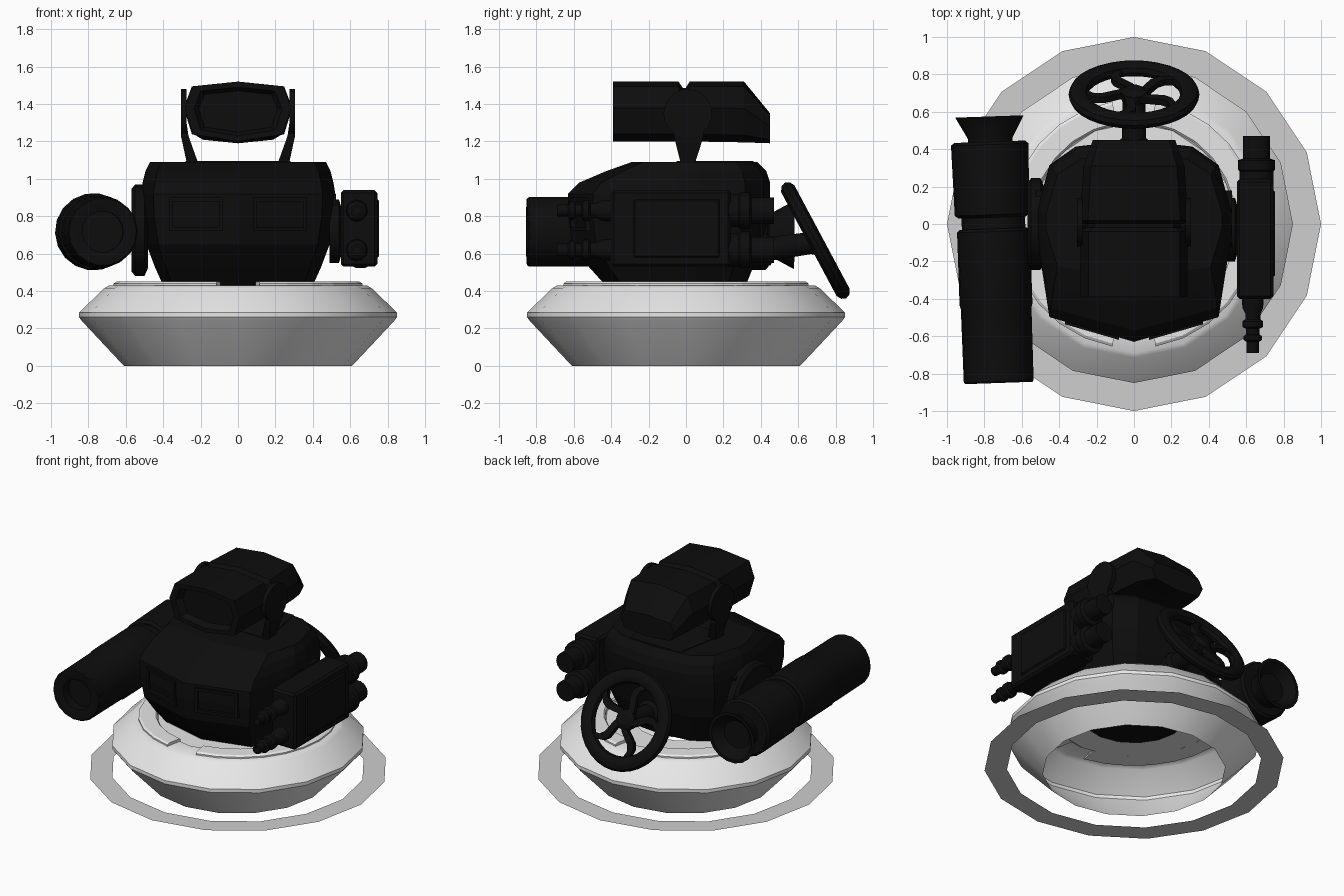
import bpy, bmesh, math
from mathutils import Vector, Matrix

if "Cube" in bpy.data.objects:
    bpy.data.objects.remove(bpy.data.objects["Cube"])


def material(name, v):
    m = bpy.data.materials.new(name)
    m.diffuse_color = (v, v, v, 1)
    m.use_nodes = True
    m.node_tree.nodes["Principled BSDF"].inputs["Base Color"].default_value = m.diffuse_color
    return m


BLACK = material("black", 0.004)
LIGHT = material("light grey", 0.8)
MID = material("mid grey", 0.62)


def finish(name, bm, mat, smooth=True, recalc=True):
    if recalc:
        bmesh.ops.recalc_face_normals(bm, faces=bm.faces)
    me = bpy.data.meshes.new(name)
    bm.to_mesh(me)
    bm.free()
    me.materials.append(mat)
    ob = bpy.data.objects.new(name, me)
    bpy.context.collection.objects.link(ob)
    if smooth:
        bpy.ops.object.select_all(action='DESELECT')
        ob.select_set(True)
        bpy.context.view_layer.objects.active = ob
        bpy.ops.object.shade_smooth_by_angle(angle=math.radians(32))
    return ob


def loft(name, rings, mat=BLACK, caps=True, smooth=False):
    """Skin a list of equal-length point loops."""
    bm = bmesh.new()
    vs = [[bm.verts.new(p) for p in r] for r in rings]
    n = len(rings[0])
    for a, b in zip(vs, vs[1:]):
        for i in range(n):
            j = (i + 1) % n
            bm.faces.new((a[i], a[j], b[j], b[i]))
    if caps:
        bm.faces.new(vs[0])
        bm.faces.new(vs[-1])
    return finish(name, bm, mat, smooth, caps)


def lathe(name, profile, origin=(0, 0, 0), axis=(0, 0, 1), n=16, mat=BLACK, caps=True):
    """Profile of (radius, distance along axis)."""
    rot = Vector((0, 0, 1)).rotation_difference(Vector(axis)).to_matrix()
    o = Vector(origin)
    rings = [[o + rot @ Vector((r * math.cos(t), r * math.sin(t), h))
              for t in (2 * math.pi * i / n for i in range(n))] for r, h in profile]
    return loft(name, rings, mat, caps, True)


def box(name, lo, hi, bevel=0.0, mat=BLACK):
    bm = bmesh.new()
    size = Vector(hi) - Vector(lo)
    mid = (Vector(hi) + Vector(lo)) / 2
    bmesh.ops.create_cube(bm, size=1, matrix=Matrix.Translation(mid) @ Matrix.Diagonal((*size, 1)))
    if bevel:
        bmesh.ops.bevel(bm, geom=bm.edges[:], offset=bevel, segments=1, affect='EDGES')
    return finish(name, bm, mat, False)


# Flat ground ring and hollow dish base, open underneath
lathe("ground_ring", [(1.0, 0.05), (0.85, 0.05)], mat=MID, caps=False)
lathe("base_dish", [(0.61, 0), (0.835, 0.24), (0.85, 0.26), (0.85, 0.285), (0.715, 0.415),
                    (0.69, 0.43), (0.56, 0.43), (0.54, 0.415), (0.35, 0.415)], mat=LIGHT, caps=False)

# Two raised arc panels on the dish, with gaps at front and back
for side, label in ((-1, "left"), (1, "right")):
    rings = []
    for i in range(13):
        t = math.radians(-80 + 160 * i / 12)
        rings.append([(side * r * math.cos(t), r * math.sin(t), z) for r, z in
                      ((0.54, 0.42), (0.54, 0.44), (0.55, 0.45), (0.65, 0.45), (0.665, 0.44), (0.665, 0.42))])
    loft(label + "_arc_panel", rings, LIGHT)

# Body: pointed-front outline lofted upward
half = [(0, -1), (0.87, -0.79), (1, -0.1), (1, 0.15), (0.87, 0.7), (0.6, 0.92), (0, 1)]
outline = half + [(-x, y) for x, y in half[-2:0:-1]]
body = []
for z, w, front, back in ((0.43, 0.40, 0.43, 0.32), (0.53, 0.445, 0.52, 0.36), (0.65, 0.49, 0.61, 0.41),
                          (0.80, 0.515, 0.63, 0.44), (0.92, 0.52, 0.63, 0.45), (0.98, 0.51, 0.57, 0.45),
                          (1.04, 0.495, 0.43, 0.43), (1.09, 0.47, 0.29, 0.38)):
    body.append([(x * w, y * (front if y < 0 else back), z) for x, y in outline])
loft("body", body)
loft("top_hatch", [[(-0.28, -0.05, z), (0.28, -0.05, z), (0.2, 0.36, z), (-0.2, 0.36, z)] for z in (1.08, 1.095)])

# Mirrored body details: front frames and slanted side plates
for s, label in ((-1, "left"), (1, "right")):
    def on_front(x, z, out):
        return (s * x, -0.635 + 0.29 * x - out, z)
    for k, (x0, x1, z0, z1) in enumerate(((0.08, 0.37, 0.72, 0.74), (0.08, 0.37, 0.88, 0.90),
                                         (0.08, 0.10, 0.74, 0.88), (0.35, 0.37, 0.74, 0.88))):
        loft(f"{label}_front_frame_{k}", [[on_front(x0, z0, d), on_front(x1, z0, d),
                                           on_front(x1, z1, d), on_front(x0, z1, d)] for d in (-0.02, 0.008)])
    for k, y in enumerate((-0.08, 0.1)):
        loft(f"{label}_side_plate_{k}", [[(s * x, y - 0.1, 0.7), (s * x, y, 0.7), (s * x, y + 0.08, 0.92),
                                          (s * x, y - 0.02, 0.92)] for x in (0.49, 0.525)])

# Head: six-sided visor housing in front, sloped housing behind
def head_ring(y, w, lo, hi):
    h = hi - lo
    return [(0, y, hi), (w * 0.85, y, hi - 0.08 * h), (w, y, lo + 0.56 * h), (w * 0.85, y, lo + 0.12 * h),
            (0, y, lo), (-w * 0.85, y, lo + 0.12 * h), (-w, y, lo + 0.56 * h), (-w * 0.85, y, hi - 0.08 * h)]


loft("visor", [head_ring(-0.34, 0.21, 1.25, 1.47), head_ring(-0.39, 0.235, 1.23, 1.49),
               head_ring(-0.39, 0.285, 1.2, 1.52), head_ring(-0.04, 0.285, 1.2, 1.52),
               head_ring(-0.02, 0.26, 1.22, 1.49)])
loft("head_core", [head_ring(-0.05, 0.25, 1.23, 1.485), head_ring(0.05, 0.25, 1.23, 1.485)])
loft("head_back", [head_ring(0.0, 0.26, 1.22, 1.49), head_ring(0.02, 0.29, 1.2, 1.52),
                   head_ring(0.31, 0.27, 1.195, 1.52), head_ring(0.45, 0.22, 1.19, 1.35)])
for s, label in ((-1, "left"), (1, "right")):
    lathe(label + "_head_pivot", [(0.13, 0), (0.13, 0.03)], (s * 0.275, 0.01, 1.35), (s, 0, 0), 20)
    loft(label + "_head_bracket", [[(s * (x0 + d), y0, z) for d, y0 in
                                    ((0, cy - w), (0.03 + t, cy - w), (0.03 + t, cy + w), (0, cy + w))]
                                   for x0, cy, w, z, t in ((0.21, 0.01, 0.04, 1.06, 0.035),
                                                           (0.215, 0.01, 0.04, 1.09, 0.03),
                                                           (0.265, 0.015, 0.08, 1.23, 0.01),
                                                           (0.275, 0.01, 0.07, 1.30, 0.0))])

# Left tube arm: joint disc, long front tube, rear tube, flared nozzle
lathe("tube_joint", [(0.20, 0), (0.245, 0.02), (0.245, 0.07), (0.22, 0.09)], (-0.48, 0, 0.725), (-1, 0, 0), 20)
tilt = Vector((-0.035, 1, 0)).normalized()
lathe("front_tube", [(0.11, 0.08), (0.11, 0.01), (0.14, 0), (0.18, 0), (0.187, 0.01), (0.189, 0.40),
                     (0.195, 0.42), (0.195, 0.81), (0.18, 0.825)], (-0.723, -0.85, 0.717), tilt, 18)
lathe("tube_collar", [(0.17, 0), (0.17, 0.09)], (-0.75, -0.04, 0.717), tilt, 18)
lathe("rear_tube", [(0.18, 0), (0.2, 0.015), (0.207, 0.39), (0.19, 0.405)], (-0.758, 0.035, 0.717), tilt, 18)
lathe("nozzle", [(0.12, 0), (0.12, 0.03), (0.183, 0.145), (0.16, 0.145), (0.1, 0.08)],
      (-0.768, 0.43, 0.70), tilt, 18)

# Right twin-barrel arm
lathe("gun_joint", [(0.17, 0), (0.17, 0.05), (0.1, 0.07)], (0.49, -0.03, 0.72), (1, 0, 0), 16)
box("gun_box", (0.55, -0.4, 0.53), (0.745, 0.24, 0.94), 0.015)
box("gun_side_cover", (0.73, -0.28, 0.58), (0.755, 0.18, 0.89), 0.008)
for z, label in ((0.83, "upper"), (0.62, "lower")):
    lathe(label + "_barrel", [(0.06, 0), (0.055, 0.07), (0.04, 0.1), (0.04, 0.13), (0.055, 0.14), (0.055, 0.17),
                              (0.035, 0.18), (0.035, 0.21), (0.05, 0.22), (0.05, 0.24), (0.033, 0.25),
                              (0.033, 0.31), (0.02, 0.31), (0.02, 0.25)], (0.635, -0.38, z), (0, -1, 0), 12)
    lathe(label + "_breech", [(0.09, 0), (0.09, 0.06), (0.1, 0.07), (0.1, 0.12), (0.072, 0.13), (0.072, 0.25)],
          (0.655, 0.22, z), (0, 1, 0), 14)

# Tilted hand wheel behind the body
axis = Vector((0, 0.88, 0.47)).normalized()
centre = Vector((0, 0.692, 0.67))
rot = Matrix((Vector((1, 0, 0)), axis.cross(Vector((1, 0, 0))), axis)).transposed()
bm = bmesh.new()
N, M = 32, 10
grid = [[bm.verts.new(centre + rot @ Vector(((0.298 + 0.052 * math.cos(b)) * math.cos(a),
                                             (0.298 + 0.052 * math.cos(b)) * math.sin(a), 0.042 * math.sin(b))))
         for b in (2 * math.pi * j / M for j in range(M))] for a in (2 * math.pi * i / N for i in range(N))]
for i in range(N):
    for j in range(M):
        k, l = (i + 1) % N, (j + 1) % M
        bm.faces.new((grid[i][j], grid[k][j], grid[k][l], grid[i][l]))
finish("wheel_rim", bm, BLACK)
for k in range(5):
    rings = []
    for i in range(6):
        r = 0.03 + 0.23 * i / 5
        a = math.radians(90 + 72 * k) + 0.55 * math.sin(math.pi * i / 5 * 0.8)
        radial, across = Vector((math.cos(a), math.sin(a), 0)), Vector((-math.sin(a), math.cos(a), 0))
        rings.append([centre + rot @ (radial * r + across * u * 0.025 + Vector((0, 0, v * 0.018)))
                      for u, v in ((-1, -1), (1, -1), (1, 1), (-1, 1))])
    loft(f"wheel_spoke_{k}", rings)
lathe("wheel_hub", [(0.06, -0.05), (0.07, -0.02), (0.07, 0.02), (0.04, 0.04)], centre, axis, 16)
lathe("wheel_shaft", [(0.09, 0), (0.09, 0.1), (0.065, 0.12), (0.06, 0.34)],
      (0, 0.34, 0.61), Vector((0, 0.35, 0.05)).normalized(), 14)
